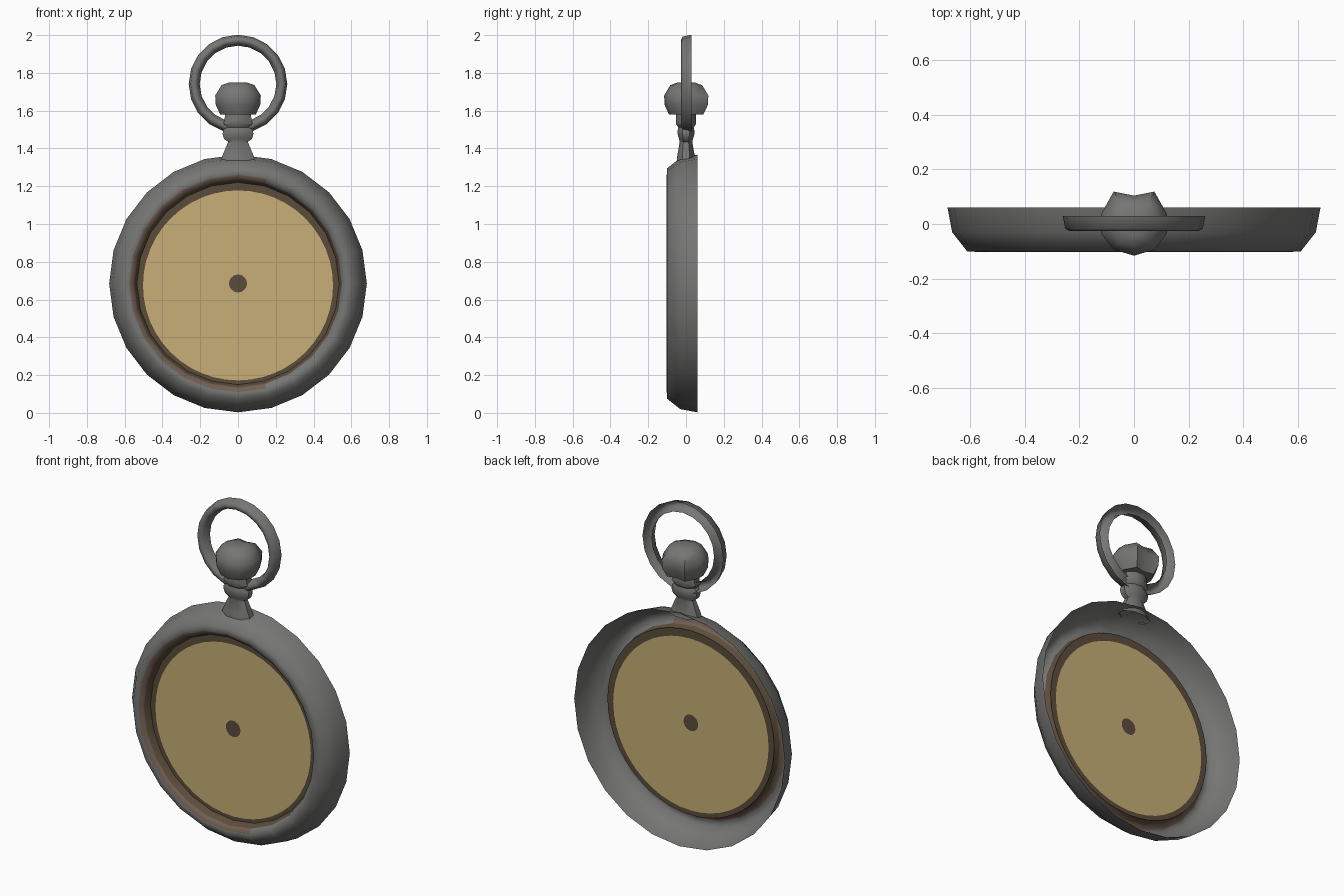
import bpy, bmesh, math

if "Cube" in bpy.data.objects:
    bpy.data.objects.remove(bpy.data.objects["Cube"])


def material(name, r, g, b):
    m = bpy.data.materials.new(name)
    m.diffuse_color = (r, g, b, 1)
    m.use_nodes = True
    m.node_tree.nodes["Principled BSDF"].inputs["Base Color"].default_value = m.diffuse_color
    return m


GREY = material("worn_steel", 0.18, 0.18, 0.175)
RUST = material("rust_brown", 0.17, 0.115, 0.085)
DARK = material("dark_brown", 0.105, 0.073, 0.045)
TAN = material("aged_tan", 0.57, 0.43, 0.18)


def sweep(name, rings, sides, point, mats, bands=None, angle=40, start=0.0):
    """Join rings of points into a skin; bands gives the material of each strip."""
    bm = bmesh.new()
    loops = [[bm.verts.new(point(p, start + math.tau * k / sides)) for k in range(sides)]
             for p in rings]
    for i in range(len(loops) - 1):
        a, b = loops[i], loops[i + 1]
        for k in range(sides):
            n = (k + 1) % sides
            f = bm.faces.new((a[k], a[n], b[n], b[k]))
            f.material_index = bands[i] if bands else 0
    bmesh.ops.remove_doubles(bm, verts=bm.verts, dist=0.0005)
    me = bpy.data.meshes.new(name)
    bm.to_mesh(me)
    bm.free()
    for m in mats:
        me.materials.append(m)
    ob = bpy.data.objects.new(name, me)
    bpy.context.collection.objects.link(ob)
    bpy.ops.object.select_all(action='DESELECT')
    ob.select_set(True)
    bpy.context.view_layer.objects.active = ob
    bpy.ops.object.shade_smooth_by_angle(angle=math.radians(angle))
    return ob


def around_y(cz):
    """Rings (radius, y, optional z shift) turned about a front-back axis."""
    def point(p, a):
        dz = p[2] if len(p) > 2 else 0
        return (p[0] * math.cos(a), p[1], cz + dz + p[0] * math.sin(a))
    return point


def around_z(p, a):
    """Rings (z, half width, half depth) stacked upwards."""
    return (p[1] * math.cos(a), p[2] * math.sin(a), p[0])


def knob_point(p, a):
    # the back of the crown is pinched into two ridges
    s = math.sin(a)
    k = 0.85 if s > 0.95 else (1.2 if s > 0.7 else 0.95)
    return (p[1] * math.cos(a) * 1.04, p[1] * s * k, p[0])


CZ = 0.685
DIAL_Y = -0.045

# open-backed case with rolled front rim and recessed inner wall
case = sweep("watch_case",
             [(0.682, 0.06), (0.665, -0.03), (0.61, -0.10), (0.575, -0.102),
              (0.55, -0.085), (0.535, DIAL_Y)],
             24, around_y(CZ), [GREY, RUST, DARK], [0, 0, 0, 1, 2], angle=60)

# rust clings to the left and lower side only; the rest of that band is steel
for f in case.data.polygons:
    if f.material_index == 1 and f.center.x > 0.16:
        f.material_index = 0

# dial sheet: dark border, tan face, dark centre spot
sweep("dial",
      [(0.54, DIAL_Y), (0.503, DIAL_Y, -0.010), (0.047, DIAL_Y), (0, DIAL_Y)],
      48, around_y(CZ), [DARK, TAN], [0, 1, 0])

# flared foot, neck and collars
sweep("stem",
      [(1.335, 0.098, 0.053), (1.36, 0.09, 0.05), (1.435, 0.056, 0.036),
       (1.45, 0.08, 0.04), (1.475, 0.088, 0.048), (1.495, 0.086, 0.048),
       (1.512, 0.072, 0.044), (1.53, 0.084, 0.058), (1.55, 0.077, 0.058),
       (1.59, 0.074, 0.058)],
      8, around_z, [GREY], start=math.pi / 8)

# winding crown
sweep("crown",
      [(1.58, 0, 0), (1.58, 0.095, 0), (1.63, 0.119, 0), (1.68, 0.122, 0),
       (1.735, 0.088, 0), (1.75, 0.045, 0), (1.75, 0, 0)],
      10, knob_point, [GREY], start=-math.pi / 2, angle=50)

# hanging bow, hollow at the back like the case
sweep("bow",
      [(0.261, 0.03), (0.251, -0.018), (0.234, -0.026), (0.217, -0.02), (0.203, 0.03)],
      20, around_y(1.741), [GREY], angle=70)
